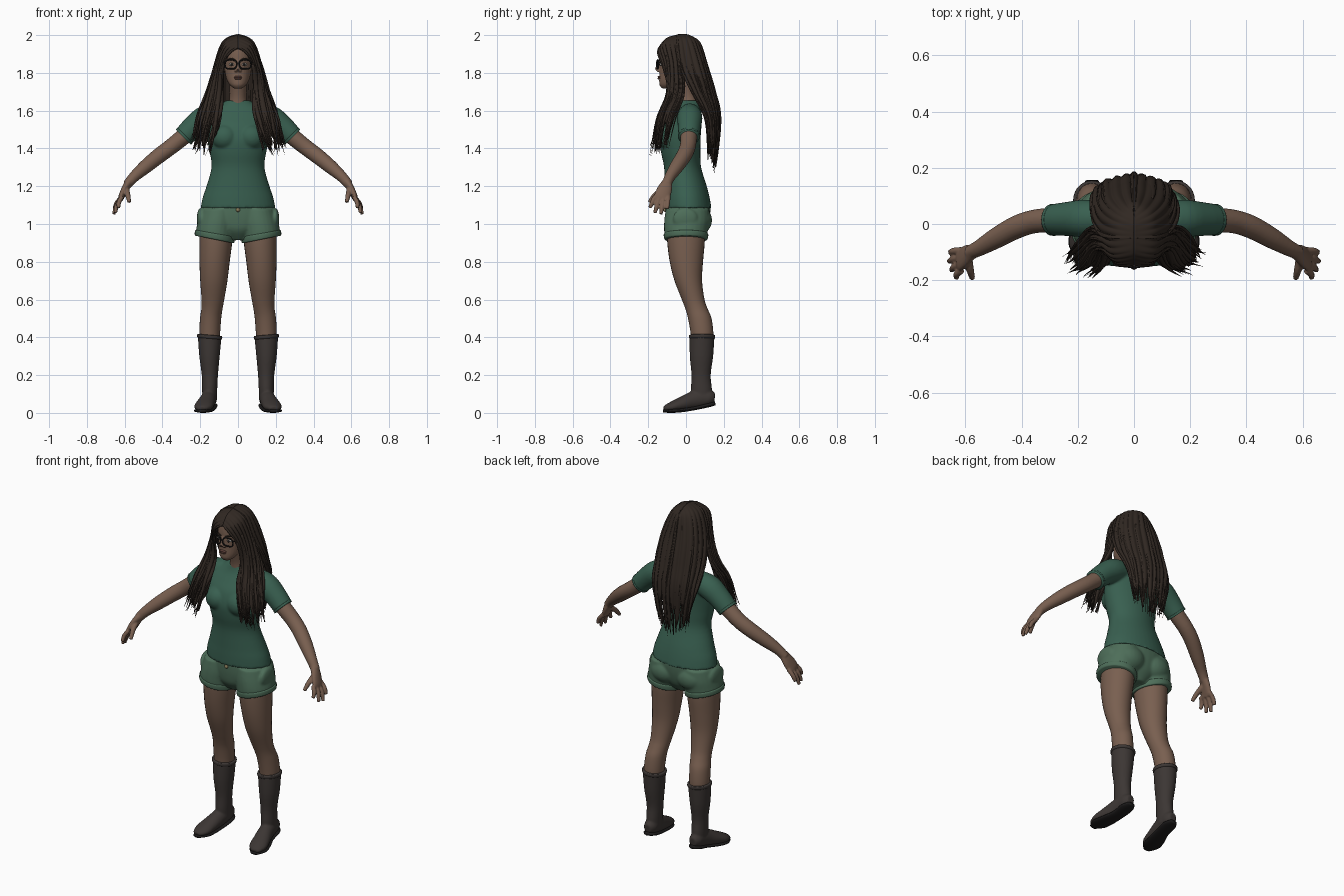
import bpy, bmesh, random
from math import sin, cos, pi, copysign
from mathutils import Vector, Matrix

random.seed(4)


def material(name, col):
    m = bpy.data.materials.new(name)
    m.diffuse_color = (*col, 1)
    return m


SKIN = material("skin", (0.19, 0.115, 0.08))
LIP = material("lip", (0.16, 0.075, 0.06))
SHIRT = material("green_cloth", (0.04, 0.115, 0.08))
SHORTS = material("light_green_cloth", (0.075, 0.155, 0.1))
BOOT = material("boot_leather", (0.045, 0.037, 0.034))
DARK = material("black", (0.012, 0.011, 0.011))
HAIR = material("dark_brown_hair", (0.03, 0.021, 0.016))
WHITE = material("eye_white", (0.4, 0.38, 0.35))
BRASS = material("brass", (0.25, 0.2, 0.1))


def cr(rows, t):
    """Catmull-Rom point at t in 0..1 through rows of any width."""
    n = len(rows) - 1
    i = min(int(t * n), n - 1)
    f = t * n - i
    a, b, c, d = (rows[min(max(k, 0), n)] for k in (i - 1, i, i + 1, i + 2))
    return [q + .5 * f * (r - p + f * (2 * p - 5 * q + 4 * r - s + f * (3 * (q - r) + s - p)))
            for p, q, r, s in zip(a, b, c, d)]


def resample(rows, k):
    n = (len(rows) - 1) * k
    return [cr(rows, i / n) for i in range(n + 1)]


def grid(bm, rows, closed=False):
    vs = [[bm.verts.new(p) for p in r] for r in rows]
    n = len(vs[0])
    for a, b in zip(vs, vs[1:]):
        for j in range(n if closed else n - 1):
            k = (j + 1) % n
            bm.faces.new((a[j], a[k], b[k], b[j]))
    if closed:
        bm.faces.new(vs[0])
        bm.faces.new(vs[-1])


def loft(bm, rows, n=28, k=4):
    """Level ellipses: cx, cy, z, rx, ry, optional sideways tilt."""
    rows = resample([list(r) + [0] * (6 - len(r)) for r in rows], k)
    ang = [2 * pi * i / n for i in range(n)]
    grid(bm, [[(x + rx * cos(a), y + ry * sin(a), z + t * cos(a)) for a in ang]
              for x, y, z, rx, ry, t in rows], True)


def tube(bm, rows, up=(0, 0, 1), n=12, k=4):
    """Ellipses across a path: x, y, z, width, optional height."""
    rows = resample([list(r) + [r[3]] * (5 - len(r)) for r in rows], k)
    pts = [Vector(r[:3]) for r in rows]
    rings = []
    for i, (p, r) in enumerate(zip(pts, rows)):
        t = pts[min(i + 1, len(pts) - 1)] - pts[max(i - 1, 0)]
        w = t.cross(Vector(up)).normalized()
        h = w.cross(t).normalized()
        rings.append([p + w * r[3] * cos(2 * pi * j / n) + h * r[4] * sin(2 * pi * j / n)
                      for j in range(n)])
    grid(bm, rings, True)


def blob(bm, c, r):
    bmesh.ops.create_uvsphere(bm, u_segments=24, v_segments=14, radius=1,
                              matrix=Matrix.Translation(c) @ Matrix.Diagonal((*r, 1)))


def finish(name, bm, mat, mirror=False, voxel=0, soften=4, solid=0):
    bmesh.ops.recalc_face_normals(bm, faces=bm.faces)
    me = bpy.data.meshes.new(name)
    bm.to_mesh(me)
    bm.free()
    me.materials.append(mat)
    me.polygons.foreach_set("use_smooth", [True] * len(me.polygons))
    ob = bpy.data.objects.new(name, me)
    bpy.context.collection.objects.link(ob)
    if mirror:
        ob.modifiers.new("mirror", 'MIRROR').use_mirror_merge = False
    if solid:
        m = ob.modifiers.new("solid", 'SOLIDIFY')
        m.thickness, m.offset = solid, 0
    if voxel:
        m = ob.modifiers.new("blend", 'REMESH')
        m.mode, m.voxel_size, m.use_smooth_shade = 'VOXEL', voxel, True
        ob.modifiers.new("soften", 'SMOOTH').iterations = soften


# head, nose and neck
bm = bmesh.new()
loft(bm, [(0, -.105, 1.718, .022, .022), (0, -.095, 1.735, .042, .045), (0, -.075, 1.76, .058, .067),
          (0, -.055, 1.80, .069, .086), (0, -.045, 1.85, .075, .096), (0, -.04, 1.90, .077, .1),
          (0, -.04, 1.94, .07, .09), (0, -.04, 1.975, .04, .05)])
tube(bm, [(0, -.136, 1.86, .009), (0, -.148, 1.835, .01), (0, -.153, 1.815, .013)], (0, 1, 0))
for s in (-1, 1):
    blob(bm, (s * .011, -.146, 1.812), (.009, .011, .008))
loft(bm, [(0, .015, 1.58, .07, .055), (0, .008, 1.65, .048, .05), (0, -.005, 1.70, .044, .047),
          (0, -.02, 1.77, .048, .055)])
finish("head_and_neck", bm, SKIN, voxel=.004, soften=3)

bm = bmesh.new()
blob(bm, (0, -.141, 1.779), (.022, .009, .005))
blob(bm, (0, -.140, 1.770), (.019, .01, .006))
finish("lips", bm, LIP)

# eyes and brows
for name, mat, r, y in (("eyes", WHITE, (.015, .012, .008), -.127), ("irises", DARK, (.007, .006, .007), -.136)):
    bm = bmesh.new()
    blob(bm, (.032, y, 1.845), r)
    finish(name, bm, mat, mirror=True)
bm = bmesh.new()
tube(bm, [(.014, -.142, 1.868, .003), (.035, -.136, 1.876, .004), (.058, -.115, 1.868, .002)])
finish("eyebrows", bm, HAIR, mirror=True)

# glasses
bm = bmesh.new()
rim = []
for i in range(33):
    c, s = cos(2 * pi * i / 32), sin(2 * pi * i / 32)
    rim.append((.038 + .031 * copysign(abs(c) ** .7, c), -.154 + .008 * (c + 1) / 2,
                1.845 + .024 * copysign(abs(s) ** .7, s), .004))
tube(bm, rim, (0, 1, 0), 8, 1)
tube(bm, [(0, -.156, 1.853, .0035), (.009, -.154, 1.85, .0035)], n=8)
tube(bm, [(.069, -.147, 1.855, .004), (.081, -.1, 1.855, .004), (.083, -.02, 1.85, .004)], n=8)
finish("glasses", bm, DARK, mirror=True)

# shirt: torso, bust and sleeves blended
bm = bmesh.new()
loft(bm, [(0, .01, 1.085, .198, .125), (0, .005, 1.14, .187, .12), (0, -.002, 1.2, .167, .112),
          (0, -.018, 1.3, .14, .098), (0, -.028, 1.38, .15, .104), (0, -.03, 1.45, .164, .107),
          (0, -.018, 1.52, .173, .1), (0, 0, 1.57, .168, .083), (0, .013, 1.605, .14, .07),
          (0, .018, 1.632, .098, .062), (0, .018, 1.655, .06, .056)], 40)
for s in (-1, 1):
    blob(bm, (s * .07, -.085, 1.46), (.072, .066, .068))
    tube(bm, [(s * .09, .02, 1.585, .056), (s * .17, .02, 1.562, .067), (s * .235, .018, 1.515, .061),
              (s * .287, .015, 1.463, .056)], (0, 1, 0), 24)
finish("shirt", bm, SHIRT, voxel=.007)

bm = bmesh.new()
tube(bm, [(.281, .015, 1.469, .057), (.29, .015, 1.46, .057)], (0, 1, 0), 28)
finish("sleeve_hems", bm, SHIRT, mirror=True)

# arms and hands
bm = bmesh.new()
tube(bm, [(.24, .018, 1.505, .046), (.30, .014, 1.453, .044), (.36, .008, 1.405, .042),
          (.42, -.012, 1.36, .041), (.49, -.05, 1.303, .037), (.55, -.085, 1.25, .029),
          (.585, -.102, 1.21, .025)], (0, 1, 0), 20)
tube(bm, [(.575, -.098, 1.225, .026, .023), (.598, -.112, 1.185, .039, .019),
          (.617, -.127, 1.145, .042, .016), (.622, -.13, 1.128, .038, .013)], (1, 0, 0), 16)
tips = [(.632, -.192, 1.085), (.65, -.165, 1.058), (.658, -.133, 1.052), (.655, -.1, 1.08)]
for i, t in enumerate(tips):
    b = Vector((.613, -.165 + .024 * i, 1.145))
    m = b.lerp(Vector(t), .5) + Vector((.008, 0, 0))
    tube(bm, [(*b, .012), (*m, .0125), (*t, .0095)], (1, 0, 0), 10)
tube(bm, [(.592, -.115, 1.19, .016), (.583, -.165, 1.152, .014), (.575, -.194, 1.115, .01)], (1, 0, 0), 10)
finish("arms_and_hands", bm, SKIN, mirror=True, voxel=.005, soften=2)

# shorts with side pockets, cuffs and button
bm = bmesh.new()
loft(bm, [(0, .005, .915, .05, .06), (0, .005, .965, .13, .1), (0, .008, 1.02, .19, .115),
          (0, .01, 1.08, .192, .12), (0, .01, 1.115, .186, .116)], 36)
for s in (-1, 1):
    loft(bm, [(s * .124, .0, .925, .101, .112, s * .02), (s * .12, .0, .965, .101, .116, s * .01),
              (s * .11, .005, 1.02, .102, .12), (s * .1, .008, 1.08, .095, .115)])
    blob(bm, (s * .085, .068, 1.02), (.09, .07, .075))
    blob(bm, (s * .198, -.005, 1.03), (.02, .065, .055))
finish("shorts", bm, SHORTS, voxel=.007)
bm = bmesh.new()
loft(bm, [(.124, 0, .918, .101, .111, .02), (.124, 0, .924, .105, .116, .02),
          (.123, 0, .945, .105, .118, .018), (.122, 0, .951, .1, .113, .017)], 36)
finish("shorts_cuffs", bm, SHORTS, mirror=True)
bm = bmesh.new()
blob(bm, (0, -.112, 1.075), (.011, .008, .011))
finish("button", bm, BRASS)

# legs
bm = bmesh.new()
loft(bm, [(.115, 0, .97, .088, .1), (.118, 0, .9, .087, .099), (.124, .002, .8, .08, .088),
          (.128, .012, .7, .072, .073), (.133, .038, .6, .06, .06), (.138, .056, .55, .056, .059),
          (.145, .073, .5, .056, .062), (.15, .085, .42, .055, .06), (.15, .085, .36, .05, .055)])
finish("legs", bm, SKIN, mirror=True)

# boots: shaft and foot blended, rim, sole
bm = bmesh.new()
loft(bm, [(.15, .085, .06, .038, .05), (.15, .082, .12, .04, .056), (.149, .08, .2, .043, .051),
          (.151, .082, .3, .054, .062), (.15, .085, .405, .063, .066, .005)])
tube(bm, [(.15, .152, .078, .022, .026), (.15, .125, .08, .037, .042), (.153, .08, .077, .04, .05),
          (.16, .03, .064, .043, .047), (.172, -.02, .048, .048, .038), (.183, -.07, .034, .05, .028),
          (.19, -.103, .026, .036, .018), (.192, -.118, .022, .02, .011)], n=20)
finish("boots", bm, BOOT, mirror=True, voxel=.006, soften=3)
bm = bmesh.new()
loft(bm, [(.15, .085, .392, .061, .064, .005), (.15, .085, .398, .066, .069, .005),
          (.15, .085, .41, .066, .069, .005), (.15, .085, .413, .06, .063, .005)])
finish("boot_rims", bm, BOOT, mirror=True)
bm = bmesh.new()
tube(bm, [(.15, .155, .05, .022, .01), (.15, .12, .042, .042, .012), (.155, .05, .027, .042, .012),
          (.172, -.02, .016, .05, .012), (.185, -.075, .012, .05, .012), (.192, -.12, .01, .022, .008)], n=20)
finish("boot_soles", bm, DARK, mirror=True)

# hair guides, parting to tip, for one side: (x, y) at shared heights
FRONT = [[(0, -.143, 1.93), (.045, -.145, 1.90), (.079, -.12, 1.83), (.085, -.095, 1.70), (.092, -.14, 1.56), (.14, -.165, 1.38)],
         [(0, -.1, 1.98), (.07, -.11, 1.945), (.108, -.085, 1.84), (.14, -.085, 1.69), (.175, -.135, 1.55), (.195, -.15, 1.38)],
         [(0, -.03, 2.0), (.075, -.035, 1.965), (.12, -.02, 1.84), (.155, -.01, 1.70), (.195, -.06, 1.57), (.215, -.11, 1.41)]]
BACK = [[(0, -.05, 1.998), (.075, -.05, 1.965), (.12, -.035, 1.84), (.15, .03, 1.70), (.135, .105, 1.55), (.085, .12, 1.35)],
        [(0, 0, 2.0), (.062, .03, 1.965), (.102, .07, 1.84), (.11, .11, 1.70), (.1, .148, 1.55), (.065, .14, 1.32)],
        [(0, .05, 1.98), (0, .078, 1.95), (0, .11, 1.84), (0, .15, 1.70), (0, .178, 1.55), (0, .15, 1.28)]]


def strand(guides, u, v, s):
    x, y, z = cr([cr(g, v) for g in guides], u)
    out = Vector((x, y + .03, 0)).normalized()
    out *= .004 * sin(u * 44 + v * 3) * min(1, v * 3)
    return Vector((s * (x + out.x), y + out.y, z))


sheets, locks = bmesh.new(), bmesh.new()
for guides, count, spread in ((FRONT, 34, .05), (BACK, 26, .015)):
    for s in (-1, 1):
        N, M = 48, 36
        rows = []
        for i in range(N + 1):
            u = i / N
            end = .9 + .05 * sin(u * 22 + s) + random.uniform(-.04, .04)
            rows.append([strand(guides, u, end * j / M, s) for j in range(M + 1)])
        grid(sheets, rows)
        # tapering loose locks over the sheet
        for _ in range(count):
            u, v0, w = random.random(), random.uniform(.3, .65), random.uniform(.006, .014)
            drift = Vector((s * random.uniform(-.4, 1) * spread, random.uniform(-.6, .5) * spread, random.uniform(-.02, .04)))
            ph = random.uniform(0, 6)
            path = []
            for j in range(9):
                f = j / 8
                p = strand(guides, u, v0 + (1 - v0) * f, s) + drift * f * f
                p.x += .008 * f * sin(ph + f * 7)
                r = w * max(sin(pi * min(1, f * .75 + .25)), .06)
                path.append((*p, r, r * .55))
            tube(locks, path, (0, 1, 0), 6, 2)
finish("hair_sheets", sheets, HAIR, solid=.012)
finish("hair_locks", locks, HAIR)
